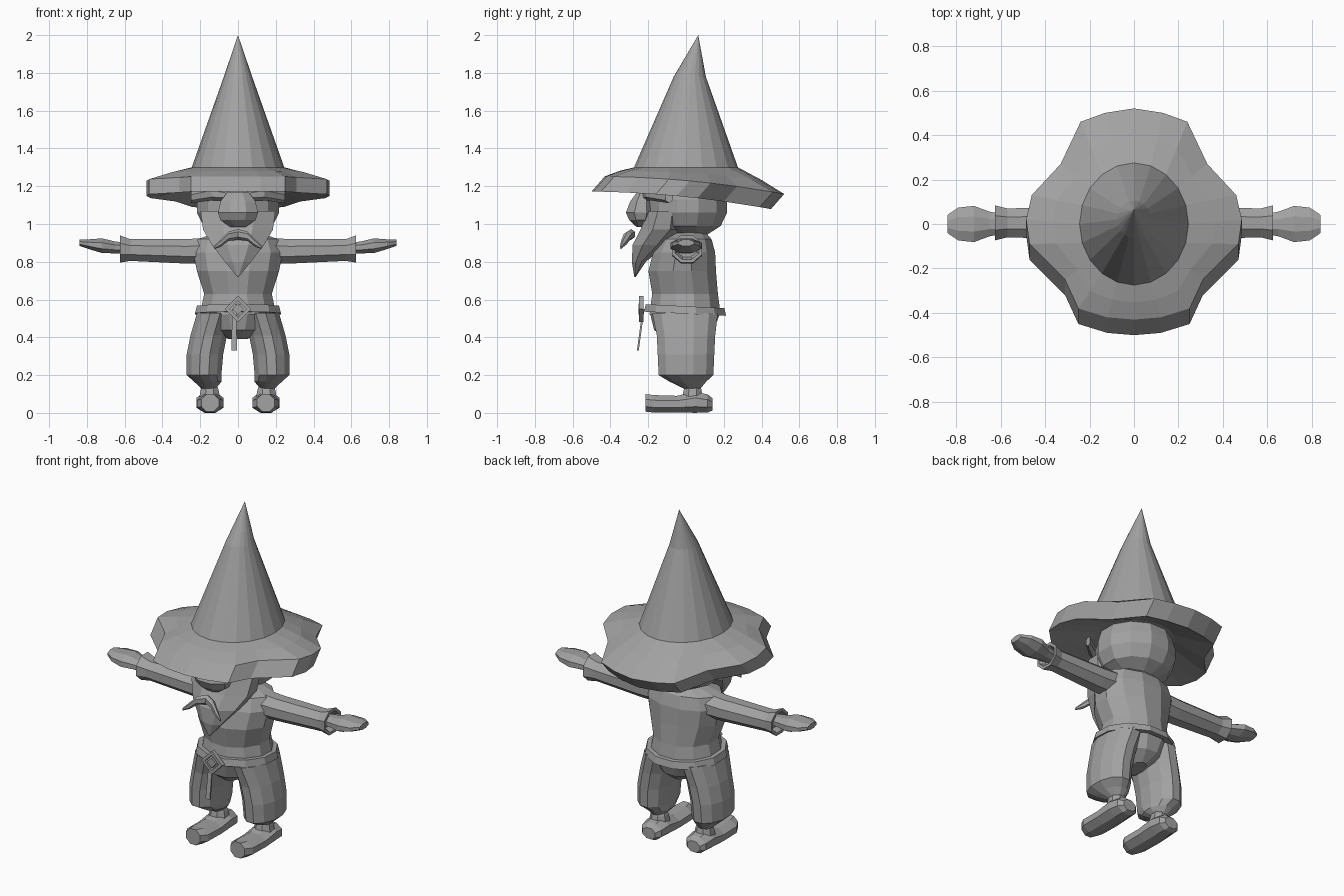
import bpy, bmesh, math
from mathutils import Vector

cube = bpy.data.objects.get("Cube")
if cube:
    bpy.data.objects.remove(cube, do_unlink=True)

grey = bpy.data.materials.new("plain grey")
grey.use_nodes = True
COLOUR = (0.36, 0.36, 0.36, 1)
grey.diffuse_color = COLOUR
grey.node_tree.nodes["Principled BSDF"].inputs["Base Color"].default_value = COLOUR


def finish(name, bm):
    bmesh.ops.remove_doubles(bm, verts=bm.verts[:], dist=0.0005)
    bmesh.ops.recalc_face_normals(bm, faces=bm.faces[:])
    mesh = bpy.data.meshes.new(name)
    bm.to_mesh(mesh)
    bm.free()
    mesh.materials.append(grey)
    obj = bpy.data.objects.new(name, mesh)
    bpy.context.collection.objects.link(obj)
    return obj


def loft(name, sections, closed=False):
    """Skin a list of equal-length loops, capping both ends unless closed."""
    bm = bmesh.new()
    loops = [[bm.verts.new(p) for p in s] for s in sections]
    pairs = list(zip(loops, loops[1:]))
    if closed:
        pairs.append((loops[-1], loops[0]))
    for a, b in pairs:
        for i in range(len(a)):
            j = (i + 1) % len(a)
            bm.faces.new((a[i], a[j], b[j], b[i]))
    if not closed:
        bm.faces.new(loops[0])
        bm.faces.new(loops[-1])
    return finish(name, bm)


def level(x, y, z, rx, ry, n=12, tilt=0, turn=0.5):
    """Horizontal ellipse, tilted along y."""
    angles = [math.tau * (i + turn) / n for i in range(n)]
    return [Vector((x + rx * math.sin(a), y + ry * math.cos(a),
                    z + tilt * ry * math.cos(a))) for a in angles]


def across(axis, at, c1, c2, r1, r2, n=8):
    """Ellipse facing along x or y; c1, c2 are the other two coordinates."""
    pts = []
    for i in range(n):
        a = math.tau * (i + 0.5) / n
        u, v = c1 + r1 * math.cos(a), c2 + r2 * math.sin(a)
        pts.append(Vector((at, u, v) if axis == "x" else (u, at, v)))
    return pts


# Hat: wavy brim with a slanted edge, then a bent cone
half = [(0, .52), (.13, .50), (.24, .46), (.33, .27), (.46, .13), (.485, .02),
        (.47, -.09), (.31, -.25), (.25, -.38), (.12, -.42), (0, -.43)]
outline = half + [(-x, y) for x, y in half[-2:0:-1]]
edge = [Vector((x, y, 1.23 - .09 * y - .09 * y * y)) for x, y in outline]
N = len(edge)
lower = [p + Vector((0, -.07, -.08)) for p in edge]
base = level(0, 0, 1.30, .245, .275, N, turn=0)
middle = [p.lerp(q, .5) + Vector((0, 0, .005)) for p, q in zip(edge, base)]
loft("hat", [level(0, 0, 1.20, .22, .22, N, turn=0), lower, edge, middle, base,
             level(0, .02, 1.78, .075, .085, N, turn=0),
             level(0, .065, 2.0, .0001, .0001, N, turn=0)])

# Head
loft("head", [level(0, .02, .94, .09, .09), level(0, .01, .99, .19, .18),
              level(0, .01, 1.06, .225, .215), level(0, .01, 1.13, .225, .215),
              level(0, .01, 1.22, .20, .19)])

# Beard, nose and moustache
loft("beard", [level(0, -.27, .72, .004, .004, 8), level(0, -.25, .80, .075, .04, 8),
               level(0, -.19, .89, .15, .10, 8), level(0, -.13, .97, .20, .12, 8),
               level(0, -.11, 1.07, .215, .10, 8)])
loft("nose", [level(0, -.235, .985, .045, .03, 8), level(0, -.24, 1.02, .10, .065, 8),
              level(0, -.24, 1.06, .115, .085, 8), level(0, -.235, 1.12, .10, .065, 8),
              level(0, -.225, 1.17, .06, .035, 8)])

# Torso
loft("torso", [level(0, -.005, .52, .21, .195), level(0, -.005, .63, .185, .18),
               level(0, -.02, .75, .225, .185), level(0, -.01, .85, .245, .17),
               level(0, 0, .92, .22, .14), level(0, .02, .96, .10, .08)])

# Belt with a diamond buckle and hanging strap
loft("belt", [level(0, -.005, z, r, r - .01, tilt=-.05) for z, r in
              ((.525, .205), (.525, .235), (.565, .225), (.565, .195))], closed=True)
loft("buckle", [across("y", y, 0, .55, r, r, 4) for y, r in
                ((-.225, .07), (-.25, .07), (-.25, .045), (-.225, .045))], closed=True)
loft("buckle_centre", [across("y", y, 0, .55, .03, .03, 4) for y in (-.225, -.252)])
for name in ("buckle", "buckle_centre"):
    # Turn the square sections into diamonds about the buckle's middle
    for v in bpy.data.objects[name].data.vertices:
        u, w, c = v.co.x, v.co.z - .55, math.sqrt(.5)
        v.co.x, v.co.z = (u - w) * c, .55 + (u + w) * c
loft("belt_strap", [level(-.02, -.255, .33, .02, .007, 4),
                    level(-.02, -.225, .55, .017, .007, 4)])

# Pelvis between the trouser legs
loft("pelvis", [level(0, -.01, .39, .05, .10), level(0, -.01, .44, .14, .165),
                level(0, -.005, .54, .205, .195)])

for side, s in (("left", 1), ("right", -1)):
    # Baggy trouser leg
    loft(side + "_trouser_leg", [
        level(s * .155, .035, .125, .035, .04), level(s * .16, .01, .165, .075, .10),
        level(s * .18, 0, .20, .095, .15), level(s * .175, 0, .31, .10, .155),
        level(s * .155, 0, .41, .10, .16), level(s * .12, -.005, .53, .10, .18)])

    # Shoe with a raised toe, and an ankle
    loft(side + "_shoe", [
        across("y", y, s * .148, z, rx, rz) for y, z, rx, rz in
        ((-.215, .053, .05, .05), (-.17, .048, .076, .05), (-.05, .046, .078, .048),
         (.05, .056, .078, .06), (.115, .05, .07, .052), (.14, .045, .045, .035))])
    loft(side + "_ankle", [level(s * .15, .035, z, r, r, 8) for z, r in
                           ((.08, .06), (.125, .05), (.15, .04))])

    # Sleeve with a flared, hollow cuff
    loft(side + "_sleeve", [
        across("x", s * x, .005, z, ry, rz) for x, z, ry, rz in
        ((.14, .86, .085, .075), (.27, .855, .08, .07), (.57, .862, .07, .062),
         (.625, .868, .085, .078), (.625, .868, .068, .06), (.59, .868, .055, .045))])

    # Mitten hand
    loft(side + "_hand", [
        across("x", s * x, 0, z, ry, rz) for x, z, ry, rz in
        ((.58, .872, .045, .03), (.65, .876, .06, .034), (.72, .885, .088, .042),
         (.79, .893, .08, .028), (.838, .90, .045, .018))])

    # Moustache half
    loft(side + "_moustache", [
        across("x", s * x, y, z, ry, rz, 6) for x, y, z, ry, rz in
        ((0, -.29, .945, .022, .028), (.05, -.31, .935, .022, .025),
         (.09, -.33, .90, .016, .02), (.125, -.345, .875, .005, .008))])

    # Bushy eyebrow
    loft(side + "_eyebrow", [
        across("x", s * x, y, z, ry, rz, 6) for x, y, z, ry, rz in
        ((.05, -.215, 1.15, .02, .025), (.14, -.185, 1.16, .03, .035),
         (.25, -.09, 1.14, .02, .03))])
